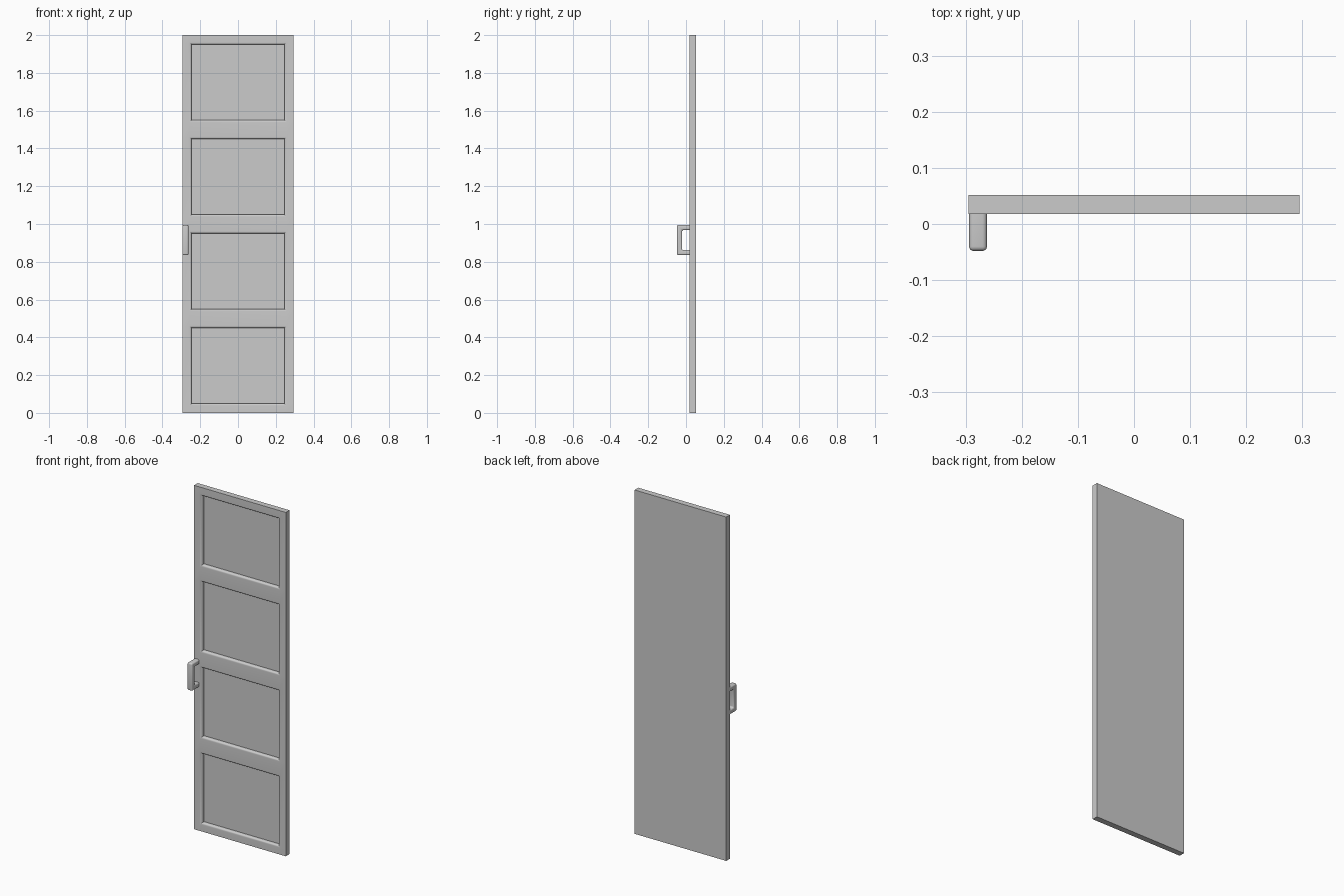
import bpy
import bmesh
import math
from mathutils import Vector

if "Cube" in bpy.data.objects:
    bpy.data.objects.remove(bpy.data.objects["Cube"], do_unlink=True)

W, H = 0.295, 2.0            # half width and height of the leaf
FRONT, BACK = 0.018, 0.052   # leaf faces in y
MARGIN, DEPTH, ROUND = 0.05, 0.02, 0.012

grey = bpy.data.materials.new("plain grey")
grey.use_nodes = True
colour = (0.6, 0.6, 0.6, 1)
grey.diffuse_color = colour
grey.node_tree.nodes["Principled BSDF"].inputs["Base Color"].default_value = colour


def make_object(name, bm, angle):
    bmesh.ops.recalc_face_normals(bm, faces=bm.faces)
    mesh = bpy.data.meshes.new(name)
    bm.to_mesh(mesh)
    bm.free()
    obj = bpy.data.objects.new(name, mesh)
    bpy.context.collection.objects.link(obj)
    mesh.materials.append(grey)
    bpy.ops.object.select_all(action="DESELECT")
    obj.select_set(True)
    bpy.context.view_layer.objects.active = obj
    bpy.ops.object.shade_smooth_by_angle(angle=math.radians(angle))
    return obj


# Door leaf: front grid whose four large cells sink in as panels
bm = bmesh.new()
xs = [-W, -W + MARGIN, W - MARGIN, W]
zs = [0]
for i in range(4):
    zs += [i * H / 4 + MARGIN, (i + 1) * H / 4 - MARGIN]
zs.append(H)
grid = [[bm.verts.new((x, FRONT, z)) for x in xs] for z in zs]
panels = []
for r in range(len(zs) - 1):
    for c in range(3):
        face = bm.faces.new((grid[r][c], grid[r][c + 1],
                             grid[r + 1][c + 1], grid[r + 1][c]))
        if c == 1 and r % 2 == 1:
            panels.append(face)

# Sides and flat back
rim = [e for e in bm.edges if e.is_boundary]
sides = bmesh.ops.extrude_edge_only(bm, edges=rim)["geom"]
bmesh.ops.translate(bm, vec=(0, BACK - FRONT, 0),
                    verts=[g for g in sides if isinstance(g, bmesh.types.BMVert)])
bmesh.ops.contextual_create(bm, geom=[e for e in bm.edges if e.is_boundary])

# Sunken panels with rounded lips
lips = [e for f in panels for e in f.edges]
for face in panels:
    floor = bmesh.ops.extrude_discrete_faces(bm, faces=[face])["faces"][0]
    bmesh.ops.translate(bm, vec=(0, DEPTH, 0), verts=floor.verts)
bmesh.ops.remove_doubles(bm, verts=bm.verts, dist=1e-5)
lips = [e for e in bm.edges if len(e.link_faces) == 2
        and all(abs(v.co.y - FRONT) < 1e-5 for v in e.verts)
        and any(abs(f.calc_center_median().y - FRONT - DEPTH / 2) < 1e-4
                for f in e.link_faces)
        and all(abs(v.co.x) < W - 0.01 for v in e.verts)]
bmesh.ops.bevel(bm, geom=lips, offset=ROUND, segments=4, profile=0.5,
                affect="EDGES", clamp_overlap=True)
make_object("door_leaf", bm, 40)

# Pull handle: a C-shaped side profile extruded across and softly rounded
bm = bmesh.new()
Y0, Y1, Z0, Z1, BAR = -0.048, FRONT, 0.835, 0.995, 0.027
profile = [(Y1, Z0), (Y0, Z0), (Y0, Z1), (Y1, Z1),
           (Y1, Z1 - BAR), (Y0 + BAR, Z1 - BAR), (Y0 + BAR, Z0 + BAR), (Y1, Z0 + BAR)]
outline = bm.faces.new([bm.verts.new((-0.294, y, z)) for y, z in profile])
side = bmesh.ops.extrude_face_region(bm, geom=[outline])["geom"]
bmesh.ops.translate(bm, vec=Vector((0.032, 0, 0)),
                    verts=[g for g in side if isinstance(g, bmesh.types.BMVert)])
bmesh.ops.recalc_face_normals(bm, faces=bm.faces)
soft = [e for e in bm.edges if not all(abs(v.co.y - Y1) < 1e-5 for v in e.verts)]
bmesh.ops.bevel(bm, geom=soft, offset=0.008, segments=4, profile=0.5,
                affect="EDGES", clamp_overlap=True)
make_object("pull_handle", bm, 40)
